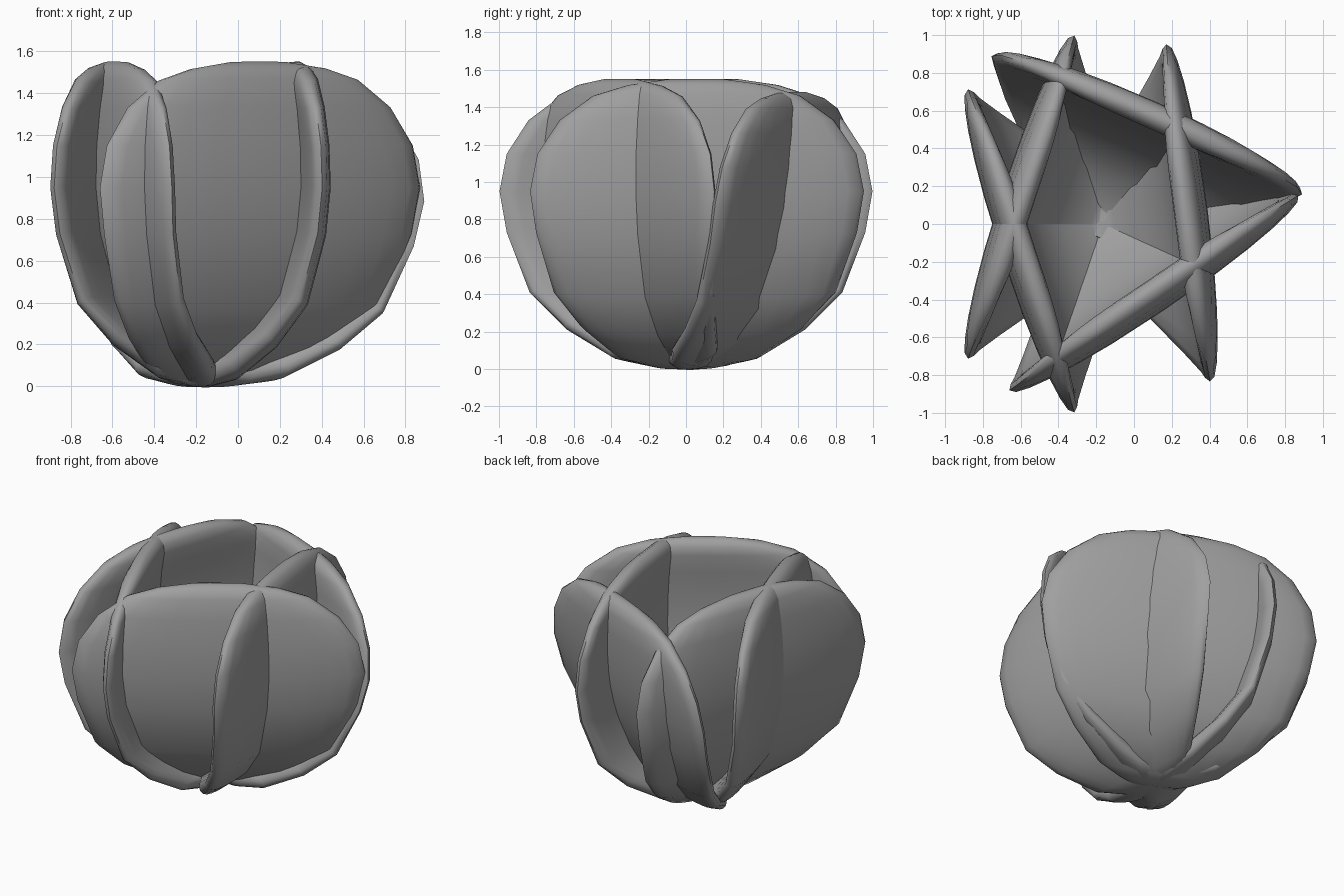
import bpy, bmesh, math
from mathutils import Vector, Matrix

cube = bpy.data.objects.get("Cube")
if cube:
    bpy.data.objects.remove(cube, do_unlink=True)

# Single grey material
mat = bpy.data.materials.new("petal_grey")
mat.use_nodes = True
GREY = (0.35, 0.35, 0.35, 1.0)
mat.diffuse_color = GREY
mat.node_tree.nodes["Principled BSDF"].inputs["Base Color"].default_value = GREY

# Petal rows from base to tip: outward offset, height, half width, half thickness
ROWS = [
    (-0.10, 0.085, 0.09, 0.06),
    (0.02, 0.068, 0.25, 0.07),
    (0.10, 0.092, 0.40, 0.075),
    (0.26, 0.23, 0.60, 0.075),
    (0.39, 0.41, 0.76, 0.072),
    (0.47, 0.73, 0.865, 0.07),
    (0.49, 0.95, 0.90, 0.07),
    (0.486, 1.15, 0.86, 0.07),
    (0.47, 1.33, 0.74, 0.07),
    (0.45, 1.46, 0.56, 0.07),
    (0.44, 1.515, 0.38, 0.055),
    (0.435, 1.548, 0.16, 0.02),
]
SIDES = 24
BLUNT = 0.75     # superellipse power of the cross-section
BOW = 0.035      # how far the side edges curl inward
CENTRE = Vector((-0.165, 0, 0))


def spow(v, e):
    return math.copysign(abs(v) ** e, v)


def make_petal(name, angle, lean=0, shift=0, widen=1):
    """Loft rounded cross-sections along the cupped profile, then lean and turn."""
    bm = bmesh.new()
    rings = []
    for i, (off, z, w, h) in enumerate(ROWS):
        a, b = ROWS[max(i - 1, 0)], ROWS[min(i + 1, len(ROWS) - 1)]
        tangent = Vector((b[0] - a[0], 0, b[1] - a[1])).normalized()
        normal = Vector((tangent.z, 0, -tangent.x))
        ring = []
        for k in range(SIDES):
            t = 2 * math.pi * k / SIDES
            y = w * widen * spow(math.cos(t), BLUNT)
            base = Vector((off - BOW * (y / 0.9) ** 2, y, z))
            ring.append(bm.verts.new(base + normal * h * spow(math.sin(t), BLUNT)))
        rings.append(ring)
    for r0, r1 in zip(rings, rings[1:]):
        for k in range(SIDES):
            n = (k + 1) % SIDES
            bm.faces.new((r0[k], r0[n], r1[n], r1[k]))
    bm.faces.new(rings[0])
    bm.faces.new(rings[-1])
    bmesh.ops.recalc_face_normals(bm, faces=bm.faces)
    bm.transform(Matrix.Translation(CENTRE)
                 @ Matrix.Rotation(math.radians(angle), 4, 'Z')
                 @ Matrix.Rotation(math.radians(lean), 4, 'Y')
                 @ Matrix.Translation((0, shift, 0)))
    mesh = bpy.data.meshes.new(name)
    bm.to_mesh(mesh)
    bm.free()
    mesh.materials.append(mat)
    obj = bpy.data.objects.new(name, mesh)
    bpy.context.collection.objects.link(obj)
    return obj


# Five overlapping petals; the back one leans outward
petals = [
    make_petal("back_petal", 66, lean=7.3),
    make_petal("left_petal", 7.4),
    make_petal("front_petal", -56, shift=0.02, widen=1.025),
    make_petal("right_front_petal", 198.2),
    make_petal("right_back_petal", 161.8),
]

bpy.ops.object.select_all(action='DESELECT')
for p in petals:
    p.select_set(True)
bpy.context.view_layer.objects.active = petals[0]
bpy.ops.object.shade_smooth_by_angle(angle=math.radians(60))
